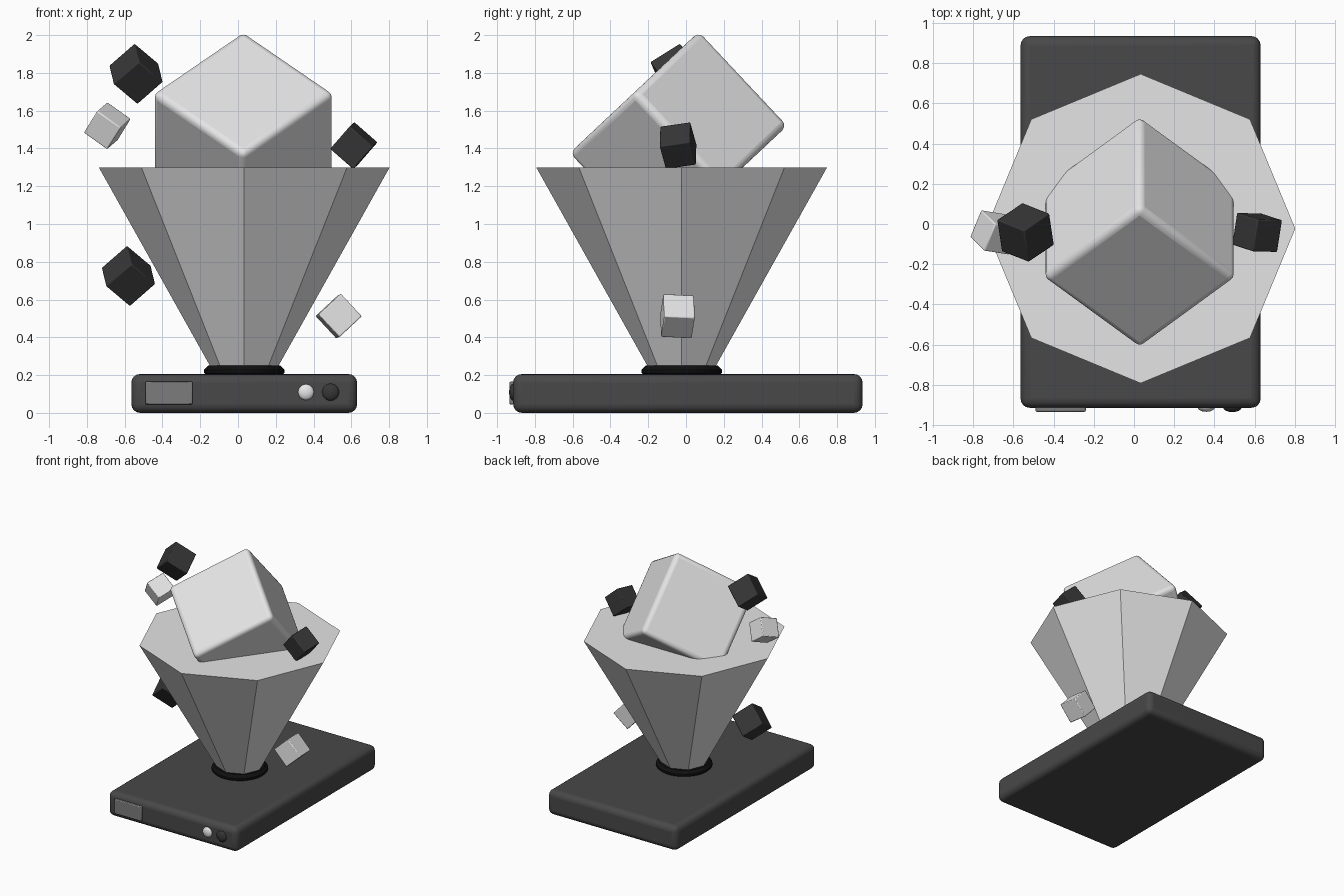
import bpy
import bmesh
from math import radians
from mathutils import Matrix, Vector

cube = bpy.data.objects.get("Cube")
if cube:
    bpy.data.objects.remove(cube, do_unlink=True)


def material(name, value):
    m = bpy.data.materials.new(name)
    m.use_nodes = True
    colour = (value, value, value, 1)
    m.diffuse_color = colour
    m.node_tree.nodes["Principled BSDF"].inputs["Base Color"].default_value = colour
    return m


PALE = material("pale grey", 0.78)
WHITE = material("white", 0.85)
GREY = material("mid grey", 0.2)
CHARCOAL = material("charcoal", 0.065)
DARK = material("dark grey", 0.038)
BLACK = material("black", 0.005)


def finish(name, bm, mat, matrix, bevel=0, segments=4, smooth=True):
    mesh = bpy.data.meshes.new(name)
    bm.to_mesh(mesh)
    bm.free()
    mesh.materials.append(mat)
    ob = bpy.data.objects.new(name, mesh)
    bpy.context.collection.objects.link(ob)
    ob.matrix_world = matrix
    if bevel:
        mod = ob.modifiers.new("rounding", "BEVEL")
        mod.width = bevel
        mod.segments = segments
    if smooth:
        bpy.ops.object.select_all(action="DESELECT")
        ob.select_set(True)
        bpy.context.view_layer.objects.active = ob
        bpy.ops.object.shade_smooth_by_angle(angle=radians(35))
    return ob


def box(name, centre, size, mat, bevel, rotation=None, segments=4):
    bm = bmesh.new()
    bmesh.ops.create_cube(bm, size=1)
    bmesh.ops.scale(bm, vec=size, verts=bm.verts)
    matrix = Matrix.Translation(centre) @ (rotation or Matrix())
    return finish(name, bm, mat, matrix, bevel, segments)


def cone(name, centre, r_low, r_high, depth, sides, mat, bevel=0, smooth=False):
    bm = bmesh.new()
    bmesh.ops.create_cone(bm, cap_ends=True, segments=sides,
                          radius1=r_low, radius2=r_high, depth=depth)
    return finish(name, bm, mat, Matrix.Translation(centre), bevel, 1, smooth)


def frame(depth_axis, side_axis):
    """Rotation whose y axis is depth_axis and x axis is close to side_axis."""
    y = Vector(depth_axis).normalized()
    x = Vector(side_axis)
    x = (x - y * x.dot(y)).normalized()
    return Matrix((x, y, x.cross(y))).transposed().to_4x4()


# Projector body with its front panel
box("base", (0.033, 0.01, 0.103), (1.195, 1.85, 0.205), CHARCOAL, 0.045)
box("front_screen", (-0.365, -0.9, 0.105), (0.25, 0.07, 0.12), GREY, 0.006, segments=2)
for name, x, radius, mat in (("light_button", 0.36, 0.042, WHITE),
                             ("dark_button", 0.49, 0.045, DARK)):
    bm = bmesh.new()
    bmesh.ops.create_uvsphere(bm, u_segments=24, v_segments=12, radius=radius)
    bmesh.ops.scale(bm, vec=(1, 0.5, 1), verts=bm.verts)
    finish(name, bm, mat, Matrix.Translation((x, -0.914, 0.11)))

# Lens ring and the eight-sided beam
cone("lens_ring", (0.033, -0.023, 0.22), 0.213, 0.213, 0.06, 32, BLACK, 0.022)
cone("beam", (0.033, -0.023, 0.76), 0.165, 0.77, 1.08, 8, PALE)

# Large tilted cube floating in the beam
tilt = Matrix.Rotation(radians(43.2), 4, "X") @ Matrix.Rotation(radians(45), 4, "Z")
box("floating_cube", (0.028, -0.04, 1.448), (0.683,) * 3, PALE, 0.036, tilt)

# Small cubes drifting around the beam
turned = frame((-0.12, 0.8, 0.5), (0.7, 0.4, -0.62))
level = frame((0.15, 0.97, 0.14), (0.74, -0.1, -0.67))
facing = frame((-0.1, 0.99, -0.05), (0.68, 0, -0.73))
skewed = frame((0.35, 0.85, 0.3), (0.78, -0.2, -0.6))
for name, centre, size, mat, rotation in (
        ("dark_cube_upper_right", (-0.54, -0.042, 1.795), 0.187, DARK, turned),
        ("dark_cube_lower_right", (-0.58, -0.042, 0.725), 0.187, DARK, turned),
        ("dark_cube_left", (0.613, -0.042, 1.415), 0.163, DARK, level),
        ("light_cube_right", (-0.692, -0.042, 1.52), 0.153, PALE, skewed),
        ("light_cube_left", (0.533, -0.045, 0.512), 0.163, PALE, facing)):
    box(name, centre, (size,) * 3, mat, 0.006, rotation, 2)
